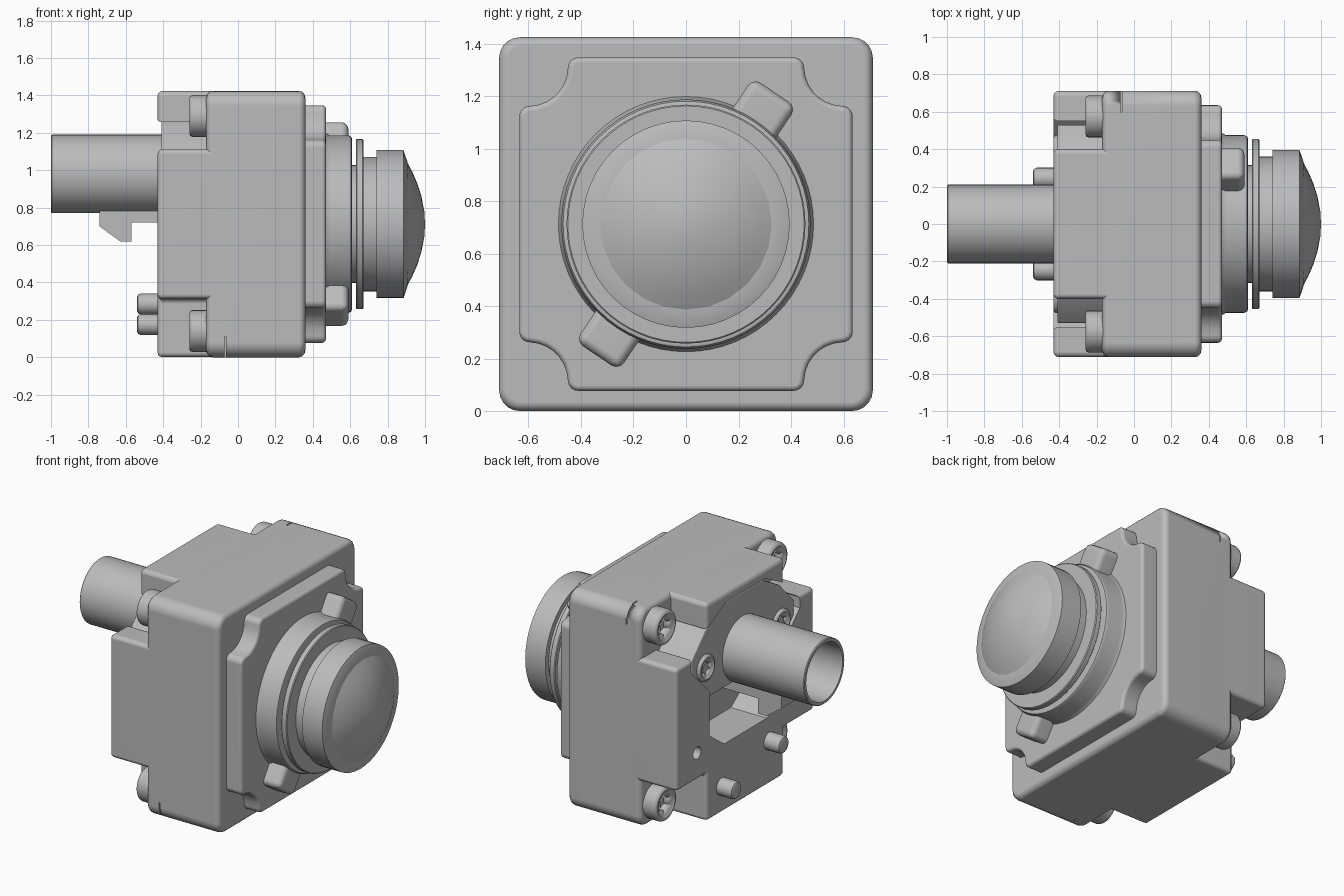
import bpy, bmesh, math
from mathutils import Matrix, Vector

if "Cube" in bpy.data.objects:
    bpy.data.objects.remove(bpy.data.objects["Cube"], do_unlink=True)

HALF = 0.712          # half the housing side, also the height of its axis
AXIS = HALF

grey = bpy.data.materials.new("plain grey")
grey.use_nodes = True
grey.diffuse_color = (0.5, 0.5, 0.5, 1)
grey.node_tree.nodes["Principled BSDF"].inputs["Base Color"].default_value = grey.diffuse_color


def finish(name, bm, bevel=0, cutters=(), segments=3):
    """Turn a bmesh into a bevelled, cut and smooth-shaded object."""
    bmesh.ops.recalc_face_normals(bm, faces=bm.faces)
    mesh = bpy.data.meshes.new(name)
    bm.to_mesh(mesh)
    bm.free()
    mesh.materials.append(grey)
    ob = bpy.data.objects.new(name, mesh)
    bpy.context.collection.objects.link(ob)
    bpy.ops.object.select_all(action="DESELECT")
    bpy.context.view_layer.objects.active = ob
    ob.select_set(True)
    if bevel:
        mod = ob.modifiers.new("round", "BEVEL")
        mod.width, mod.segments = bevel, segments
        mod.limit_method, mod.angle_limit = "ANGLE", math.radians(40)
        bpy.ops.object.modifier_apply(modifier=mod.name)
    for cutter in cutters:
        mod = ob.modifiers.new("cut", "BOOLEAN")
        mod.operation, mod.solver, mod.object = "DIFFERENCE", "EXACT", cutter
        bpy.ops.object.modifier_apply(modifier=mod.name)
        bpy.data.objects.remove(cutter, do_unlink=True)
    bpy.ops.object.shade_smooth_by_angle(angle=math.radians(35))
    ob.modifiers.new("normals", "WEIGHTED_NORMAL").keep_sharp = True
    return ob


def prism(name, outline, x0, x1, bevel=0, cutters=(), centre=(0, AXIS)):
    """Extrude a (y, z) outline along x."""
    bm = bmesh.new()
    base = bm.faces.new([bm.verts.new((x0, y + centre[0], z + centre[1])) for y, z in outline])
    grown = bmesh.ops.extrude_face_region(bm, geom=[base])["geom"]
    bmesh.ops.translate(bm, vec=(x1 - x0, 0, 0),
                        verts=[v for v in grown if isinstance(v, bmesh.types.BMVert)])
    return finish(name, bm, bevel, cutters)


def box(name, lo, hi, bevel=0, turn=0):
    """Box between two corners, optionally turned about the main axis."""
    bm = bmesh.new()
    lo, hi = Vector(lo), Vector(hi)
    bmesh.ops.create_cube(bm, size=1)
    bmesh.ops.scale(bm, vec=hi - lo, verts=bm.verts)
    bmesh.ops.translate(bm, vec=(lo + hi) / 2, verts=bm.verts)
    if turn:
        bmesh.ops.rotate(bm, cent=(0, 0, AXIS), matrix=Matrix.Rotation(turn, 3, "X"), verts=bm.verts)
    return finish(name, bm, bevel)


def lathe(name, profile, centre=(0, AXIS), sides=48, cutters=()):
    """Turn an (x, radius) profile about an axis along x."""
    bm = bmesh.new()
    verts = [bm.verts.new((x, 0, r)) for x, r in profile]
    edges = [bm.edges.new(pair) for pair in zip(verts, verts[1:])]
    bmesh.ops.spin(bm, geom=verts + edges, cent=(0, 0, 0), axis=(1, 0, 0),
                   angle=math.tau, steps=sides, use_duplicate=False)
    bmesh.ops.remove_doubles(bm, verts=bm.verts, dist=0.0005)
    bmesh.ops.translate(bm, vec=(0, *centre), verts=bm.verts)
    return finish(name, bm, cutters=cutters)


def arc(cy, cz, r, start, end, steps=5):
    angles = [math.radians(start + (end - start) * i / steps) for i in range(steps + 1)]
    return [(cy + r * math.cos(a), cz + r * math.sin(a)) for a in angles]


def four_fold(points):
    """Repeat the outline of one corner on all four corners."""
    out = []
    for _ in range(4):
        out += points
        points = [(-z, y) for y, z in points]
    return out


def mirrored(points):
    return points + [(-y, z) for y, z in reversed(points)]


def screw(name, y, z, x0, x1, r):
    """Screw head facing -x with a star socket."""
    star = [(r * (0.5 if i % 2 else 0.36) * math.cos(i * math.tau / 12),
             r * (0.5 if i % 2 else 0.36) * math.sin(i * math.tau / 12)) for i in range(12)]
    socket = prism("socket_cutter", star, x0 - 0.05, x0 + 0.05, centre=(y, z))
    socket.hide_render = True
    b = r * 0.15
    lathe(name, [(x1, 0), (x1, r), (x0 + b, r), (x0 + b * 0.3, r - b * 0.3), (x0, r - b),
                 (x0, r * 0.75), (x0 + 0.012, r * 0.7), (x0 + 0.012, 0)],
          (y, z), 32, [socket])


# Housing block with small corner slots
slots = []
for s, base in ((1, AXIS), (-1, AXIS)):
    a, b = sorted((s * 0.6, s * 0.75))
    slots.append(box("slot_cutter", (-0.072, a, base + a), (-0.064, b, base + b)))
    slots[-1].hide_render = True
prism("housing", four_fold(arc(HALF - 0.08, HALF - 0.08, 0.08, 0, 90)),
      -0.17, 0.36, 0.035, slots)

# Rear cross with notched corners and a pocket
pocket = prism("pocket_cutter", mirrored([
    (0.22, -0.27), (0.37, -0.16), (0.37, 0.13), (0.56, 0.32), (0.56, 0.39),
    (0.4, 0.545), (0.2, 0.65)]), -0.5, 0)
pocket.hide_render = True
hole = lathe("hole_cutter", [(-0.5, 0), (-0.5, 0.04), (-0.3, 0.04), (-0.3, 0)], (0.5, 0.49), 20)
hole.hide_render = True
edge = HALF - 0.001
prism("rear_cross", four_fold([(edge, 0.4), (0.4, 0.4), (0.4, edge)]),
      -0.43, -0.1, 0.025, [pocket, hole])

# Corner screws
for side, y in (("left", 0.575), ("right", -0.575)):
    for level, z in (("top", 1.29), ("bottom", 0.14)):
        screw(f"{side}_{level}_screw", y, z, -0.26, -0.15, 0.112)

# Mounting plate with its screws, tube and latch
prism("mounting_plate", mirrored([(0.34, 0.08), (0.53, 0.28), (0.53, 0.38),
                                  (0.385, 0.53), (0.19, 0.635)]), -0.41, -0.15, 0.01)
for side, y in (("left", 0.39), ("right", -0.39)):
    screw(f"{side}_plate_screw", y, 1.0, -0.43, -0.38, 0.085)
lathe("tube", [(-0.2, 0), (-0.2, 0.21), (-0.995, 0.21), (-1, 0.205), (-1, 0.188),
               (-0.98, 0.183), (-0.62, 0.183), (-0.62, 0)], (0, 0.98))
screw("tube_screw", 0, 0.98, -0.67, -0.6, 0.1)

bm = bmesh.new()
hook = [(-0.74, 0.8), (-0.74, 0.7), (-0.63, 0.62), (-0.57, 0.62), (-0.57, 0.72),
        (-0.2, 0.72), (-0.2, 0.8)]
face = bm.faces.new([bm.verts.new((x, -0.07, z)) for x, z in hook])
grown = bmesh.ops.extrude_face_region(bm, geom=[face])["geom"]
bmesh.ops.translate(bm, vec=(0, 0.14, 0), verts=[v for v in grown if isinstance(v, bmesh.types.BMVert)])
finish("latch_hook", bm)

# Locating pegs
for side, y, z in (("left", 0.245, 0.175), ("right", -0.245, 0.285)):
    lathe(f"{side}_peg", [(-0.4, 0), (-0.4, 0.056), (-0.52, 0.056), (-0.534, 0.05),
                          (-0.54, 0.036), (-0.54, 0)], (y, z), 24)

# Face plate with scooped corners
prism("face_plate", four_fold(arc(0.595, 0.41, 0.04, 0, 90) + arc(0.6, 0.6, 0.15, -105, -165)
                              + arc(0.41, 0.595, 0.04, 0, 90)), 0.33, 0.47, 0.02)

# Collar, locking tabs and push button
lathe("collar", [(0.45, 0), (0.45, 0.49), (0.475, 0.485), (0.49, 0.475), (0.59, 0.475),
                 (0.605, 0.468), (0.61, 0.455), (0.61, 0)], sides=64)
for name, turn in (("upper_tab", 0), ("lower_tab", math.pi)):
    box(name, (0.42, 0.38, AXIS - 0.1), (0.59, 0.605, AXIS + 0.1), 0.035, math.radians(56) + turn)
lathe("button_neck", [(0.6, 0), (0.6, 0.315), (0.64, 0.315), (0.64, 0)])
lathe("button_flange", [(0.63, 0), (0.63, 0.45), (0.635, 0.455), (0.665, 0.455),
                        (0.67, 0.45), (0.67, 0)], sides=64)
lathe("button_stem", [(0.66, 0), (0.66, 0.36), (0.75, 0.36), (0.75, 0)])
lathe("button_rim", [(0.74, 0), (0.74, 0.395), (0.885, 0.395), (0.907, 0.33), (0.907, 0)])
dome = [(0.9, 0)] + [(0.905 + 0.095 * (1 - (r / 0.33) ** 2), r)
                     for r in (0.33, 0.28, 0.22, 0.15, 0.07, 0)]
lathe("button_dome", dome, sides=24)
